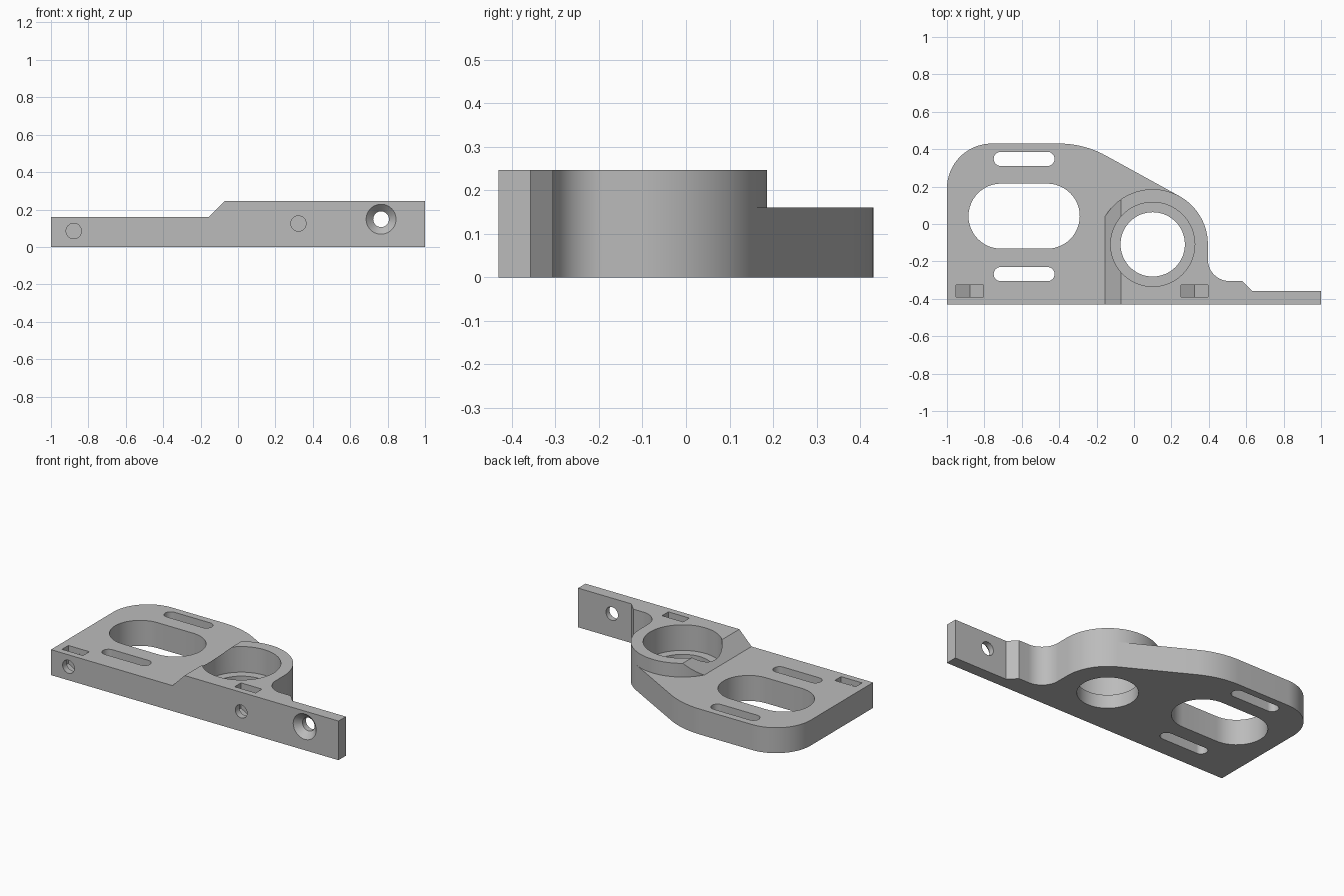
import bpy, bmesh
from math import cos, sin, radians, acos, degrees
from mathutils import Matrix, Vector

cube = bpy.data.objects.get("Cube")
if cube:
    bpy.data.objects.remove(cube, do_unlink=True)

TOP, PLATE, FRONT = 0.246, 0.16, -0.43
BOSS, BOSS_R = (0.10, -0.109), 0.295
TANGENT = 61                      # direction where the sloping back edge meets the boss

grey = bpy.data.materials.new("light grey")
grey.use_nodes = True
grey.diffuse_color = (0.5, 0.5, 0.5, 1)
grey.node_tree.nodes["Principled BSDF"].inputs["Base Color"].default_value = (0.5, 0.5, 0.5, 1)


def arc(centre, r, start, end, n=24):
    angles = [radians(start + (end - start) * i / n) for i in range(n + 1)]
    return [(centre[0] + r * cos(a), centre[1] + r * sin(a)) for a in angles]


def circle(centre, r, n=64):
    return arc(centre, r, 0, 360, n)[:-1]


def slot(x0, x1, y, r):
    return arc((x1 - r, y), r, -90, 90) + arc((x0 + r, y), r, 90, 270)


def finish(name, bm):
    bmesh.ops.recalc_face_normals(bm, faces=bm.faces)
    mesh = bpy.data.meshes.new(name)
    bm.to_mesh(mesh)
    bm.free()
    obj = bpy.data.objects.new(name, mesh)
    bpy.context.collection.objects.link(obj)
    return obj


def prism(name, points, lo, hi, along="z"):
    """Extrude a flat profile along z (profile in xy) or y (profile in xz)."""
    bm = bmesh.new()
    place = (lambda u, v: (u, v, lo)) if along == "z" else (lambda u, v: (u, lo, v))
    face = bm.faces.new([bm.verts.new(place(u, v)) for u, v in points])
    new = bmesh.ops.extrude_face_region(bm, geom=[face])["geom"]
    shift = Vector((0, 0, hi - lo)) if along == "z" else Vector((0, hi - lo, 0))
    bmesh.ops.translate(bm, vec=shift, verts=[g for g in new if isinstance(g, bmesh.types.BMVert)])
    return finish(name, bm)


def cut(target, cutter):
    cutter.hide_render = True
    mod = target.modifiers.new("cut", "BOOLEAN")
    mod.operation, mod.solver, mod.object = "DIFFERENCE", "EXACT", cutter
    bpy.context.view_layer.objects.active = target
    bpy.ops.object.modifier_apply(modifier=mod.name)
    bpy.data.objects.remove(cutter, do_unlink=True)


# Full-height body outline
outline = [(-1, FRONT), (1, FRONT), (1, -0.357), (0.63, -0.357), (0.58, -0.305)]
outline += arc((0.51, -0.19), 0.115, -90, -180)
outline += arc(BOSS, BOSS_R, 0, TANGENT)
outline += arc((-0.40, -0.085), 0.515, TANGENT, 90)
outline += arc((-0.76, 0.19), 0.24, 90, 180)
body = prism("mounting_bracket", outline, 0, TOP)
body.data.materials.append(grey)

# Lower the plate beside and behind the boss
step_x = -0.155
step_angle = degrees(acos((step_x - BOSS[0]) / BOSS_R))
lowered = [(-1.2, -0.6), (step_x, -0.6)] + arc(BOSS, BOSS_R, step_angle, TANGENT, 40)
lowered += [(0.45, 0.6), (-1.2, 0.6)]
cut(body, prism("plate_cutter", lowered, PLATE, 0.4))

# Sloped transition between plate and raised part
ramp = [(step_x, PLATE), (-0.05, 0.266), (-0.05, 0.3), (-0.3, 0.3), (-0.3, PLATE)]
cut(body, prism("ramp_cutter", ramp, -0.6, 0.6, "y"))

# Stepped bore in the boss
cut(body, prism("bore_cutter", circle(BOSS, 0.172), -0.1, 0.4))
cut(body, prism("counterbore_cutter", circle(BOSS, 0.225), 0.085, 0.4))

# Rounded openings in the plate
for x0, x1, y, r in [(-0.885, -0.29, 0.042, 0.174),
                     (-0.75, -0.425, 0.348, 0.038),
                     (-0.75, -0.425, -0.268, 0.038)]:
    cut(body, prism("slot_cutter", slot(x0, x1, y, r), -0.1, 0.4))

# Nut pockets with V-shaped floors, each met by a blind screw hole
for x, z in [(-0.878, 0.085), (0.323, 0.125)]:
    w, low = 0.073, z - 0.08
    pocket = [(x - w, 0.4), (x - w, low + 0.042), (x, low), (x + w, low + 0.042), (x + w, 0.4)]
    cut(body, prism("pocket_cutter", pocket, -0.39, -0.327, "y"))
    cut(body, prism("screw_cutter", circle((x, z), 0.041, 32), -0.5, -0.30, "y"))

# Countersunk through hole in the end tab
cut(body, prism("tab_hole_cutter", circle((0.765, 0.148), 0.042, 48), -0.5, -0.3, "y"))
bm = bmesh.new()
bmesh.ops.create_cone(bm, cap_ends=True, segments=48, radius1=0.09, radius2=0.032, depth=0.058,
                      matrix=Matrix.Translation((0.765, FRONT + 0.019, 0.148))
                      @ Matrix.Rotation(radians(-90), 4, "X"))
cut(body, finish("countersink_cutter", bm))

# Smooth curved walls, sharp edges
for obj in bpy.context.selected_objects:
    obj.select_set(False)
body.select_set(True)
bpy.context.view_layer.objects.active = body
bpy.ops.object.shade_smooth_by_angle(angle=radians(30))
